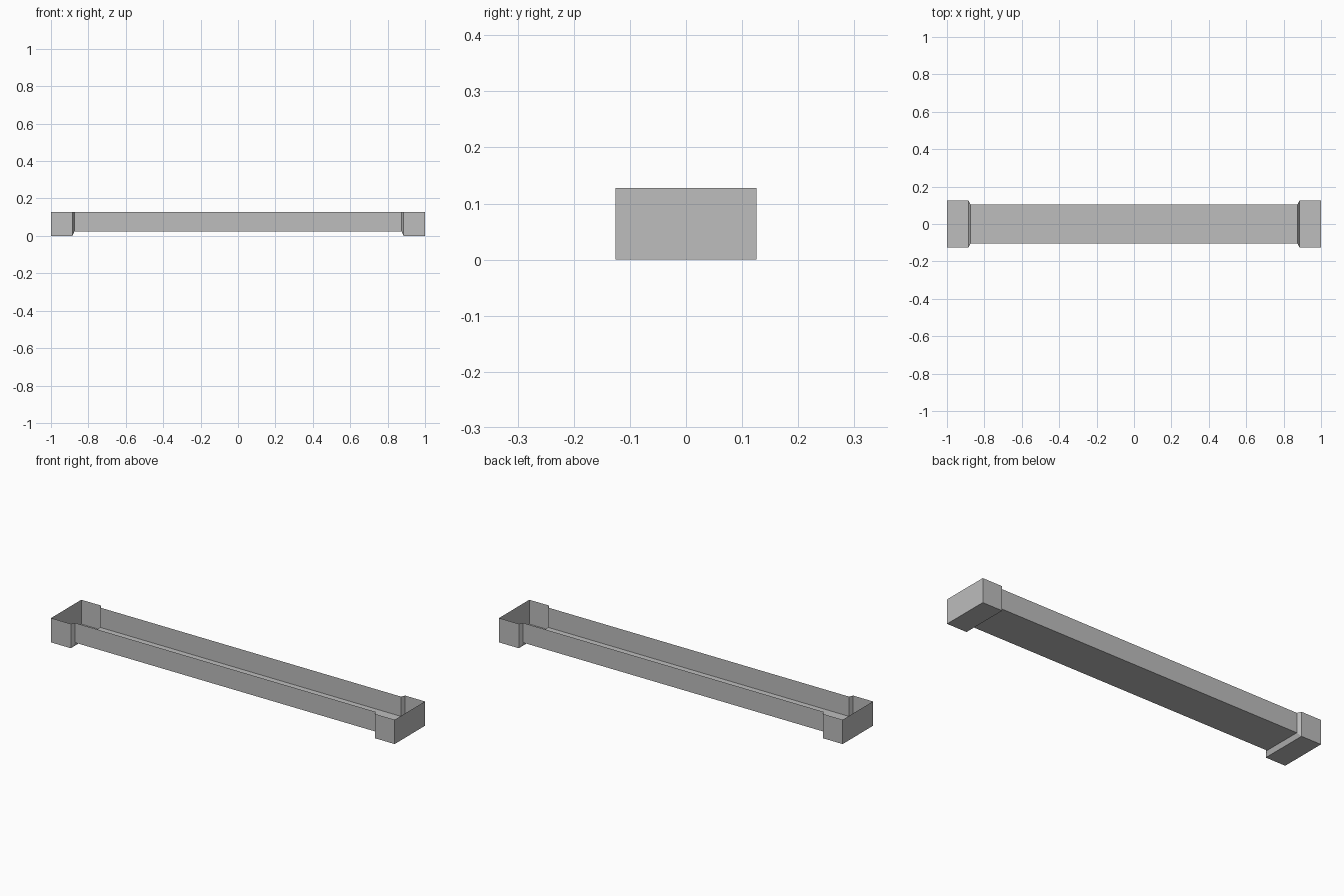
import bpy
import bmesh

cube = bpy.data.objects.get("Cube")
if cube:
    bpy.data.objects.remove(cube, do_unlink=True)

# One flat grey for the whole gutter
grey = bpy.data.materials.new("light_grey")
grey.use_nodes = True
colour = (0.51, 0.51, 0.51, 1)
grey.diffuse_color = colour
grey.node_tree.nodes["Principled BSDF"].inputs["Base Color"].default_value = colour

TOP = 0.128
NARROW = (0.105, 0.024)   # half width, floor height of the channel
WIDE = (0.126, 0.0)       # half width, floor height of the end boxes
LIP, STEP, END = 0.875, 0.885, 1.0


def open_channel(name, stations, cap=None):
    """Loft an open-topped U section along x; cap is a station index to close."""
    bm = bmesh.new()
    rings = []
    for x, (half, floor) in stations:
        section = [(-half, TOP), (-half, floor), (half, floor), (half, TOP)]
        rings.append([bm.verts.new((x, y, z)) for y, z in section])
    for a, b in zip(rings, rings[1:]):
        for i in range(3):
            bm.faces.new((a[i], a[i + 1], b[i + 1], b[i]))
    if cap is not None:
        ring = rings[cap]
        bm.faces.new(ring[::-1] if cap == 0 else ring)
    mesh = bpy.data.meshes.new(name)
    bm.to_mesh(mesh)
    bm.free()
    mesh.materials.append(grey)
    obj = bpy.data.objects.new(name, mesh)
    bpy.context.collection.objects.link(obj)
    return obj


# Long trough and the two wider end boxes with their sloped steps
open_channel("trough", [(-LIP, NARROW), (LIP, NARROW)])
open_channel("right_end_box", [(-END, WIDE), (-STEP, WIDE), (-LIP, NARROW)], cap=0)
open_channel("left_end_box", [(LIP, NARROW), (STEP, WIDE), (END, WIDE)], cap=2)
